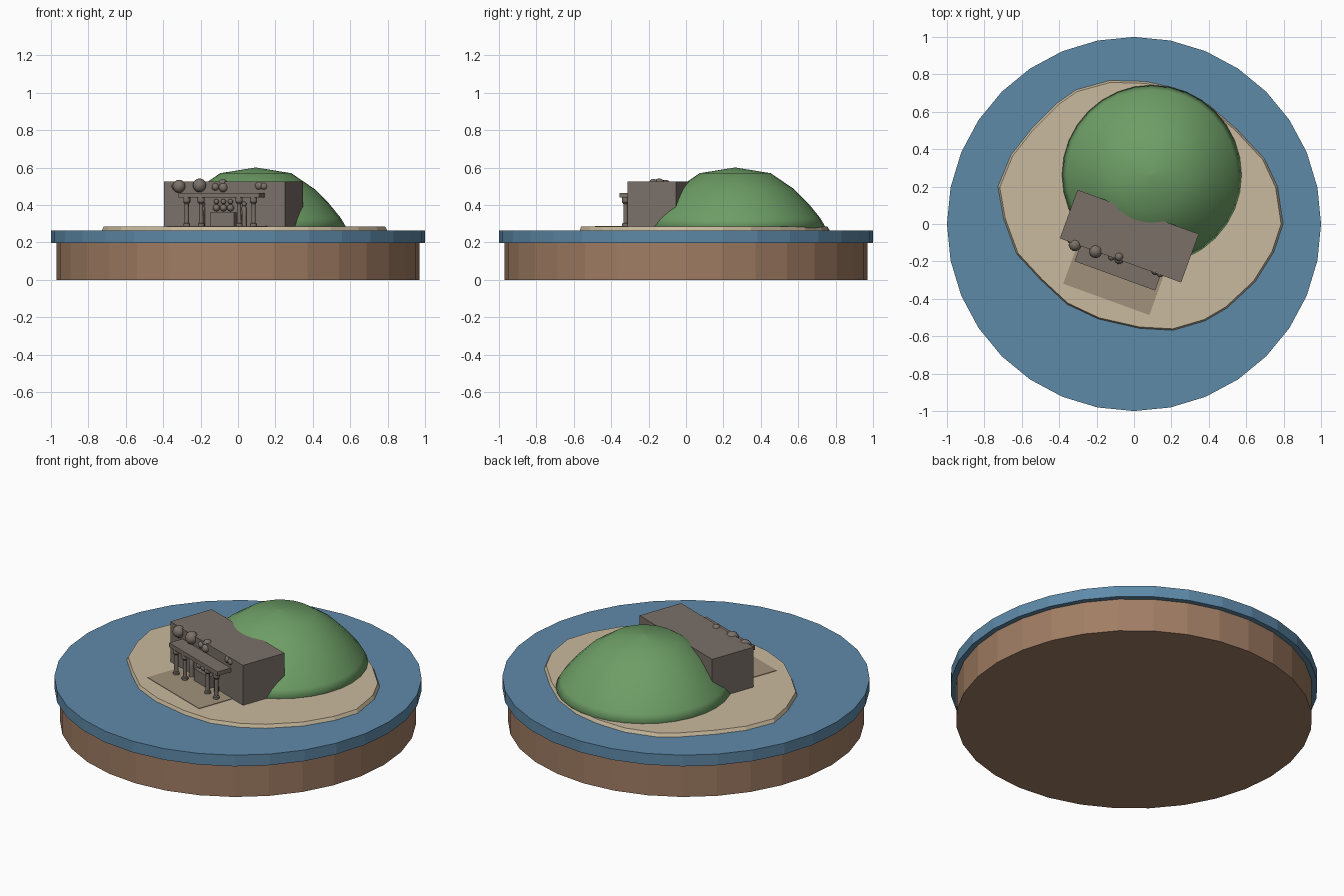
import bpy, bmesh, math
from mathutils import Matrix, Vector

cube = bpy.data.objects.get("Cube")
if cube:
    bpy.data.objects.remove(cube, do_unlink=True)


def material(name, srgb):
    col = [c / 12.92 if c <= 0.04045 else ((c + 0.055) / 1.055) ** 2.4 for c in srgb] + [1]
    m = bpy.data.materials.new(name)
    m.use_nodes = True
    m.diffuse_color = col
    m.node_tree.nodes["Principled BSDF"].inputs["Base Color"].default_value = col
    return m


EARTH = material("brown earth", (0.63, 0.49, 0.39))
WATER = material("blue water", (0.37, 0.54, 0.66))
SAND = material("pale sand", (0.79, 0.73, 0.62))
GRASS = material("green grass", (0.43, 0.62, 0.40))
STONE = material("grey stone", (0.48, 0.44, 0.41))
PAVING = material("brown paving", (0.63, 0.57, 0.48))

# The temple is turned on the island; its parts use local coordinates
TEMPLE = Matrix.Translation((-0.025, -0.065, 0)) @ Matrix.Rotation(math.radians(-20), 4, "Z")


def finish(bm, name, mat, matrix=None, smooth=None):
    bmesh.ops.recalc_face_normals(bm, faces=bm.faces)
    me = bpy.data.meshes.new(name)
    if smooth:
        for f in bm.faces:
            f.smooth = True
    bm.to_mesh(me)
    bm.free()
    if smooth:
        me.set_sharp_from_angle(angle=math.radians(smooth))
    me.materials.append(mat)
    ob = bpy.data.objects.new(name, me)
    bpy.context.collection.objects.link(ob)
    if matrix:
        ob.matrix_world = matrix
    return ob


def loft(name, rings, mat, matrix=None, smooth=None):
    """Skin a stack of equal rings and cap both ends."""
    bm = bmesh.new()
    rows = [[bm.verts.new(p) for p in ring] for ring in rings]
    n = len(rows[0])
    for a, b in zip(rows, rows[1:]):
        for i in range(n):
            j = (i + 1) % n
            bm.faces.new((a[i], a[j], b[j], b[i]))
    bm.faces.new(rows[0])
    bm.faces.new(rows[-1])
    return finish(bm, name, mat, matrix, smooth)


def lathe(name, profile, mat, sides, matrix=None, smooth=None):
    rings = [[(r * math.cos(math.tau * i / sides), r * math.sin(math.tau * i / sides), z)
              for i in range(sides)] for r, z in profile]
    return loft(name, rings, mat, matrix, smooth)


def box(name, low, high, mat):
    bm = bmesh.new()
    bmesh.ops.create_cube(bm, size=1)
    low, high = Vector(low), Vector(high)
    bmesh.ops.scale(bm, vec=high - low, verts=bm.verts)
    bmesh.ops.translate(bm, vec=(low + high) / 2, verts=bm.verts)
    return finish(bm, name, mat, TEMPLE)


def ball(name, radius, place):
    bm = bmesh.new()
    bmesh.ops.create_uvsphere(bm, u_segments=12, v_segments=8, radius=radius)
    return finish(bm, name, STONE, TEMPLE @ Matrix.Translation(place), smooth=60)


# Round base and water disc
lathe("earth_base", [(0.97, 0), (0.97, 0.2)], EARTH, 32)
lathe("water_disc", [(1, 0.198), (1, 0.265)], WATER, 32)

# Sandy island with a sloping edge
shore = [(-0.73, 0.2), (-0.66, 0.37), (-0.55, 0.51), (-0.41, 0.65), (-0.31, 0.72), (-0.13, 0.77),
         (0.06, 0.765), (0.22, 0.73), (0.4, 0.64), (0.55, 0.51), (0.7, 0.35), (0.77, 0.2),
         (0.8, 0), (0.75, -0.15), (0.65, -0.31), (0.5, -0.45), (0.38, -0.52), (0.21, -0.57),
         (0.03, -0.56), (-0.19, -0.51), (-0.36, -0.43), (-0.5, -0.3), (-0.63, -0.16), (-0.7, 0.03)]
loft("sand_island", [[(x * s, y * s, z) for x, y in shore] for s, z in ((1, 0.26), (0.983, 0.285))], SAND)

# Grassy hill
lathe("grass_hill", [(0.46, 0.27), (0.48, 0.287), (0.455, 0.33), (0.39, 0.41), (0.315, 0.485),
                     (0.19, 0.57), (0.005, 0.6)], GRASS, 32,
      Matrix.Translation((0.095, 0.263, 0)), smooth=170)

# Temple block, forecourt and porch roof
box("temple_block", (-0.345, -0.138, 0.28), (0.345, 0.138, 0.525), STONE)
box("forecourt", (-0.245, -0.36, 0.28), (0.245, -0.13, 0.288), PAVING)
box("porch_roof", (-0.229, -0.226, 0.44), (0.229, -0.13, 0.465), STONE)

# Porch columns with bases and capitals, in mirrored pairs
for i, u in enumerate((-0.19, -0.108, 0.108, 0.19)):
    lathe(f"column_{i + 1}", [(0.018, 0.285), (0.018, 0.3), (0.012, 0.304), (0.011, 0.405),
                              (0.019, 0.415), (0.019, 0.442)], STONE, 12,
          TEMPLE @ Matrix.Translation((u, -0.206, 0)), smooth=35)

# Standing figures beside the doorway
for side, u in (("left", 0.118), ("right", -0.118)):
    lathe(f"{side}_figure", [(0.014, 0.285), (0.012, 0.34), (0.014, 0.385), (0.006, 0.395)], STONE, 10,
          TEMPLE @ Matrix.Translation((u, -0.155, 0)), smooth=40)
    ball(f"{side}_figure_head", 0.013, (u, -0.155, 0.405))

# Altar with three small figures
box("altar", (-0.068, -0.175, 0.28), (0.068, -0.13, 0.36), STONE)
for i, u in enumerate((-0.04, 0, 0.04)):
    ball(f"altar_figure_{i + 1}", 0.019, (u, -0.155, 0.385))
    ball(f"altar_head_{i + 1}", 0.014, (u, -0.155, 0.418))

# Boulders along the front edge of the roof
boulders = [(-0.284, -0.125, 0.5, 0.022), (-0.257, -0.142, 0.5, 0.035), (-0.142, -0.137, 0.505, 0.037),
            (-0.052, -0.136, 0.497, 0.02), (-0.014, -0.122, 0.517, 0.023), (-0.008, -0.135, 0.493, 0.025),
            (0.195, -0.126, 0.503, 0.024), (0.224, -0.132, 0.5, 0.019)]
for i, (u, v, z, r) in enumerate(boulders):
    ball(f"roof_boulder_{i + 1}", r, (u, v, z))
